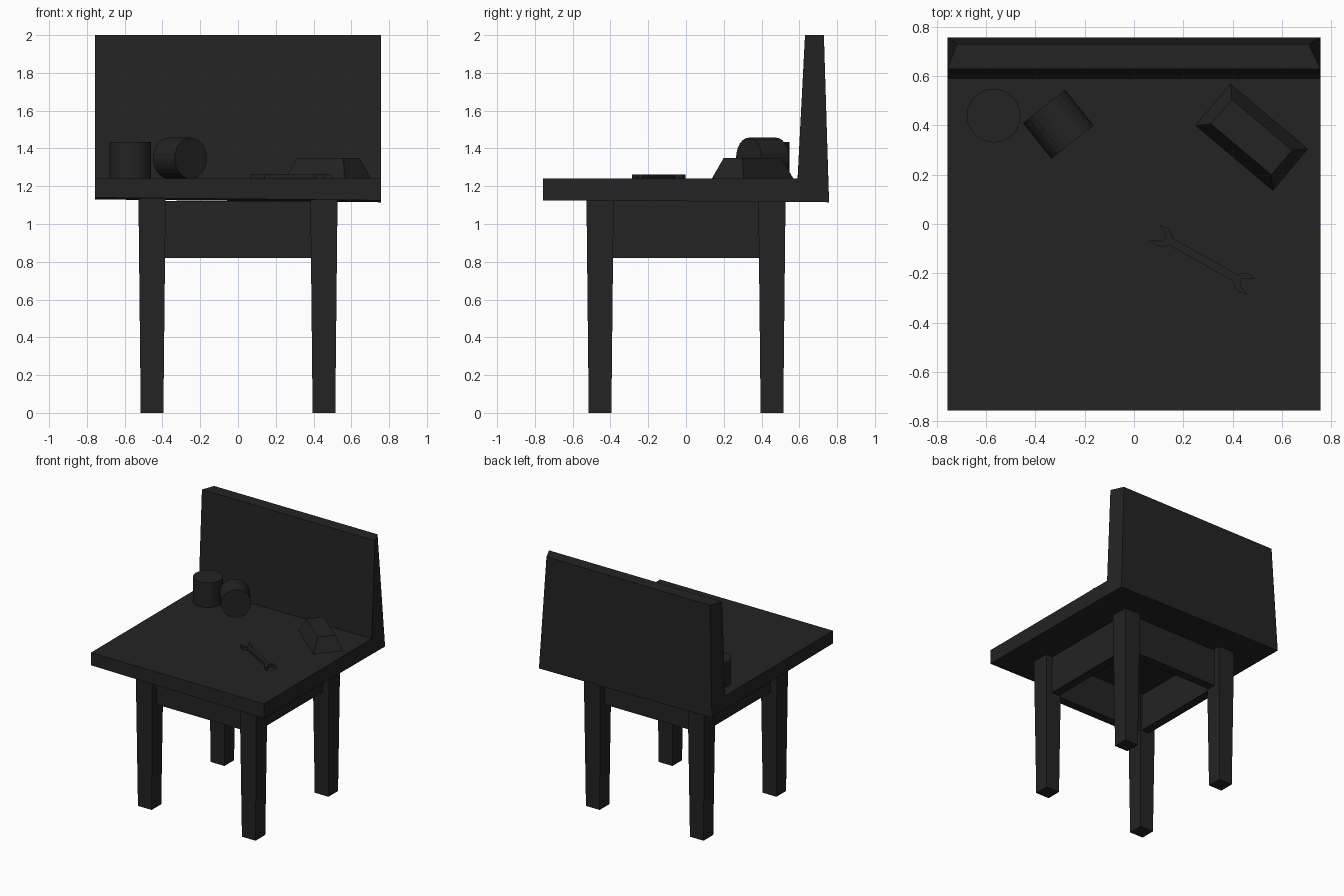
import bpy, bmesh, math
from mathutils import Matrix, Vector

if "Cube" in bpy.data.objects:
    bpy.data.objects.remove(bpy.data.objects["Cube"])

mat = bpy.data.materials.new("charcoal black")
mat.diffuse_color = (0.017, 0.017, 0.017, 1)
mat.use_nodes = True
mat.node_tree.nodes["Principled BSDF"].inputs["Base Color"].default_value = mat.diffuse_color


def finish(name, bm):
    bmesh.ops.recalc_face_normals(bm, faces=bm.faces)
    me = bpy.data.meshes.new(name)
    bm.to_mesh(me)
    bm.free()
    me.materials.append(mat)
    ob = bpy.data.objects.new(name, me)
    bpy.context.collection.objects.link(ob)
    return ob


def loft(name, lower, upper):
    """Solid between two matching rings of 3D points."""
    bm = bmesh.new()
    a = [bm.verts.new(p) for p in lower]
    b = [bm.verts.new(p) for p in upper]
    n = len(a)
    bm.faces.new(a[::-1])
    bm.faces.new(b)
    for i in range(n):
        j = (i + 1) % n
        bm.faces.new((a[i], a[j], b[j], b[i]))
    return finish(name, bm)


def rect(cx, cy, hx, hy, z):
    return [(cx - hx, cy - hy, z), (cx + hx, cy - hy, z),
            (cx + hx, cy + hy, z), (cx - hx, cy + hy, z)]


def cylinder(name, r, depth, matrix):
    bm = bmesh.new()
    bmesh.ops.create_cone(bm, cap_ends=True, segments=24, radius1=r,
                          radius2=r, depth=depth, matrix=matrix)
    return finish(name, bm)


# table top, underside slightly skewed
W = 0.757
loft("table_top",
     [(-W, -W, 1.14), (W, -W, 1.125), (W, 0.59, 1.117), (-W, 0.59, 1.132)],
     rect(0, -0.0835, W, 0.6735, 1.24))

# tapered back board, narrower along its rear top edge
loft("back_board",
     [(-W, 0.585, 1.132), (W, 0.585, 1.117), (W, W, 1.115), (-W, W, 1.13)],
     [(-W, 0.63, 2.0), (W, 0.63, 2.0), (0.71, 0.73, 2.0), (-0.72, 0.73, 2.0)])

# legs
for sx, nx in ((-1, "left"), (1, "right")):
    for sy, ny in ((-1, "front"), (1, "back")):
        cx, cy = sx * 0.455, sy * 0.455
        loft(f"{ny}_{nx}_leg", rect(cx, cy, 0.06, 0.06, 0),
             rect(cx, cy, 0.072, 0.072, 1.135))

# apron rails
for s, n in ((-1, "front"), (1, "back")):
    loft(n + "_rail", rect(0, s * 0.435, 0.40, 0.035, 0.82),
         rect(0, s * 0.435, 0.40, 0.035, 1.122))
for s, n in ((-1, "left"), (1, "right")):
    loft(n + "_rail", rect(s * 0.435, 0, 0.035, 0.40, 0.82),
         rect(s * 0.435, 0, 0.035, 0.40, 1.122))

# upright can and can lying on its side
cylinder("standing_can", 0.109, 0.195, Matrix.Translation((-0.57, 0.44, 1.3375)))
tilt = Vector((0.62, -0.78, 0)).to_track_quat('Z', 'Y').to_matrix().to_4x4()
cylinder("lying_can", 0.109, 0.185,
         Matrix.Translation((-0.3075, 0.405, 1.348)) @ tilt)

# tapered block
block = loft("ingot_block", rect(0, 0, 0.205, 0.11, 0), rect(0, 0, 0.16, 0.065, 0.11))
block.location = (0.4775, 0.3525, 1.24)
block.rotation_euler.z = math.atan2(-0.644, 0.765)

# double open-ended wrench: one quarter outline, mirrored
quarter = [(0.15, 0.016), (0.165, 0.032), (0.188, 0.042), (0.225, 0.036),
           (0.203, 0.024), (0.184, 0.018)]
end = quarter + [(0.176, 0.0)] + [(x, -y) for x, y in reversed(quarter)]
outline = end + [(-x, -y) for x, y in end]
wrench = loft("wrench", [(x, y, 0) for x, y in outline],
              [(x, y, 0.022) for x, y in outline])
wrench.location = (0.28, -0.145, 1.24)
wrench.rotation_euler.z = math.atan2(-0.49, 0.87)
